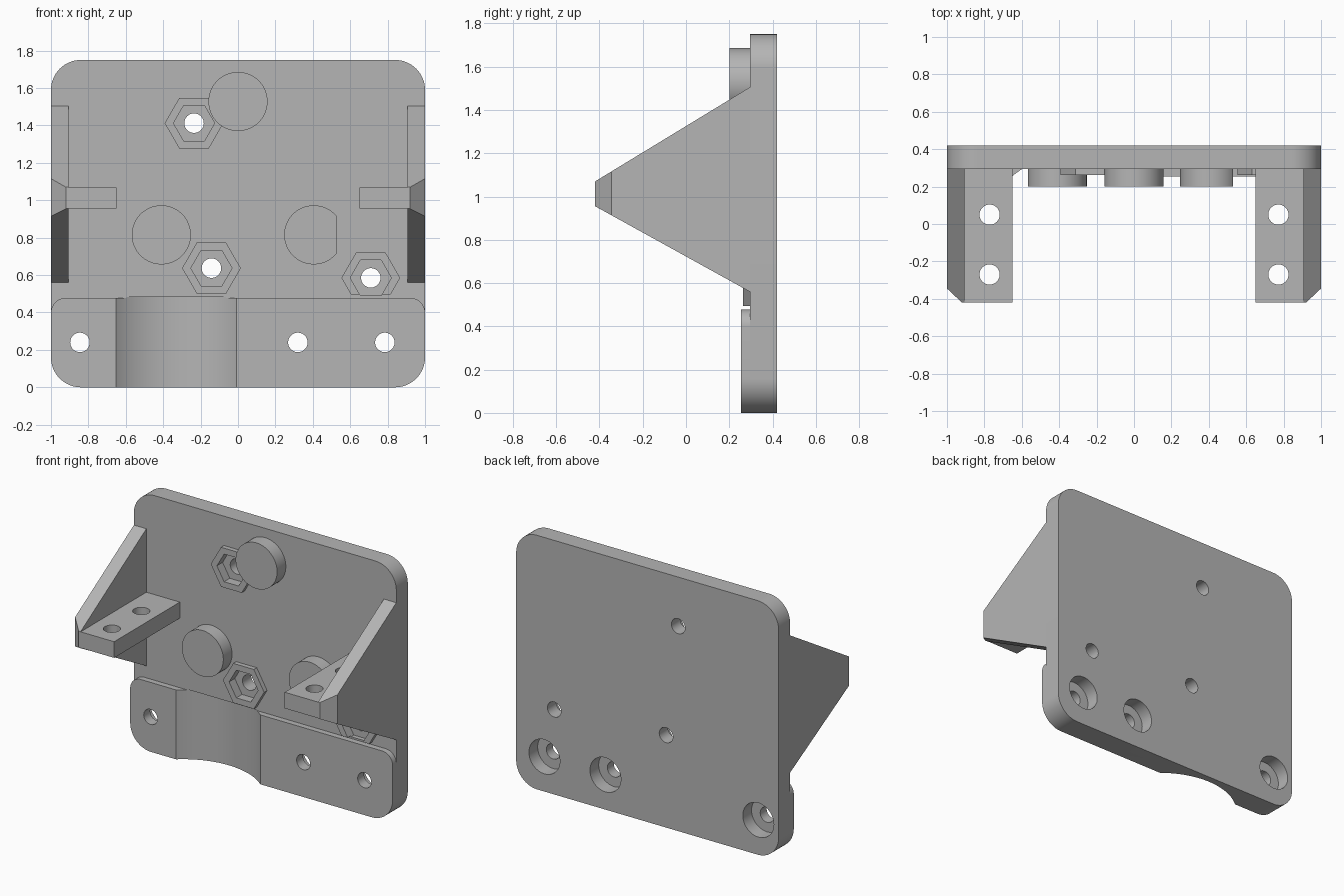
import bpy, bmesh
from math import pi, sin, cos, radians
from mathutils import Vector

if "Cube" in bpy.data.objects:
    bpy.data.objects.remove(bpy.data.objects["Cube"])

grey = bpy.data.materials.new("plain grey")
grey.use_nodes = True
grey.diffuse_color = (0.46, 0.46, 0.46, 1)
grey.node_tree.nodes["Principled BSDF"].inputs["Base Color"].default_value = grey.diffuse_color

FRONT, BACK = 0.295, 0.42          # plate faces along y
BAR_FRONT, BAR_TOP = 0.255, 0.478


def prism(name, pts, axis, lo, hi):
    """Extrude a 2D outline along an axis; the outline uses the other two axes in order."""
    def place(p, t):
        c = list(p)
        c.insert("xyz".index(axis), t)
        return Vector(c)
    bm = bmesh.new()
    face = bm.faces.new([bm.verts.new(place(p, lo)) for p in pts])
    res = bmesh.ops.extrude_face_region(bm, geom=[face])
    shift = place((0, 0), hi - lo)
    bmesh.ops.translate(bm, vec=shift, verts=[g for g in res["geom"] if isinstance(g, bmesh.types.BMVert)])
    bmesh.ops.recalc_face_normals(bm, faces=bm.faces)
    mesh = bpy.data.meshes.new(name)
    bm.to_mesh(mesh)
    bm.free()
    mesh.materials.append(grey)
    ob = bpy.data.objects.new(name, mesh)
    bpy.context.collection.objects.link(ob)
    return ob


def ring(a, b, r, n=48):
    return [(a + r * cos(2 * pi * i / n), b + r * sin(2 * pi * i / n)) for i in range(n)]


def rounded(w, z0, z1, r_low, r_high, n=16):
    """Rectangle outline with separate bottom and top corner radii."""
    pts = []
    corners = [(w, z1, -1, -1, r_high), (-w, z1, 1, -1, r_high),
               (-w, z0, 1, 1, r_low), (w, z0, -1, 1, r_low)]
    for k, (x, z, sx, sz, r) in enumerate(corners):
        for i in range(n + 1):
            t = (k + i / n) * pi / 2
            pts.append((x + sx * r + r * cos(t), z + sz * r + r * sin(t)))
    return pts


def cut(target, cutter):
    """Subtract the cutter, keeping it for further use."""
    cutter.hide_render = True
    mod = target.modifiers.new("cut", "BOOLEAN")
    mod.operation, mod.solver, mod.object = "DIFFERENCE", "EXACT", cutter
    bpy.context.view_layer.objects.active = target
    bpy.ops.object.modifier_apply(modifier=mod.name)


def cut_all(targets, cutter):
    for t in targets:
        cut(t, cutter)
    bpy.data.objects.remove(cutter)


# back plate and the thicker clamp bar along its lower edge
plate = prism("back_plate", rounded(1, 0, 1.75, 0.16, 0.16), "y", FRONT, BACK)
bar = prism("clamp_bar", rounded(1, 0, BAR_TOP, 0.16, 0.08), "y", BAR_FRONT, FRONT)
parts = [plate, bar]

# upright round groove through the bar into the plate
groove_r = 0.5
groove_y = BAR_FRONT - groove_r * cos(radians(40))
cut_all(parts, prism("groove_cutter", ring(-0.33, groove_y, groove_r, 128), "z", -0.1, BAR_TOP + 0.004))

# bar screw holes, counterbored from behind
for x in (-0.845, 0.32, 0.785):
    cut_all(parts, prism("screw_cutter", ring(x, 0.24, 0.052), "y", 0, 1))
    cut_all([plate], prism("counterbore_cutter", ring(x, 0.24, 0.118), "y", FRONT + 0.03, 1))

# hexagonal nut bosses with pockets and through holes
for i, (x, z) in enumerate([(-0.235, 1.412), (-0.142, 0.637), (0.71, 0.585)]):
    boss = prism(f"nut_boss_{i + 1}", ring(x, z, 0.157, 6), "y", 0.263, FRONT)
    if z < 0.6:    # clearance above the bar
        cut_all([boss], prism("clearance_cutter", rounded(2, -1, 0.495, 0.1, 0.1), "y", 0, 1))
    cut_all([boss, plate], prism("pocket_cutter", ring(x, z, 0.11, 6), "y", 0.1, FRONT + 0.03))
    cut_all([plate], prism("bolt_cutter", ring(x, z, 0.052), "y", 0, 1))
    parts.append(boss)

# round stand-off pads, one trimmed flat
for i, (x, z) in enumerate([(0, 1.528), (-0.41, 0.815), (0.405, 0.815)]):
    outline = [(min(a, 0.53), b) for a, b in ring(x, z, 0.158, 64)]
    parts.append(prism(f"round_pad_{i + 1}", outline, "y", 0.2, FRONT))

# side gussets with drilled shelves, mirrored
TIP = -0.42
gusset = [(FRONT, 0.56), (FRONT, 1.505), (TIP, 1.07), (TIP, 0.955)]
for side, s in (("left", 1), ("right", -1)):
    wall = prism(side + "_gusset", gusset, "x", s * 0.905, s)
    shelf = prism(side + "_shelf", [(s * 0.65, TIP), (s * 0.92, TIP), (s * 0.92, FRONT), (s * 0.65, FRONT)],
                  "z", 0.957, 1.068)
    cut_all([wall], prism("corner_cutter", [(s * 0.92, TIP), (s * 1.08, TIP + 0.15), (s * 1.08, TIP - 0.1),
                                            (s * 0.92, TIP - 0.1)], "z", 0, 2))
    for y in (0.05, -0.27):
        cut_all([shelf], prism("shelf_hole_cutter", ring(s * 0.772, y, 0.054), "z", 0, 2))
    parts += [wall, shelf]

# smooth the round surfaces, keep edges crisp
bpy.ops.object.select_all(action="DESELECT")
for ob in parts:
    ob.select_set(True)
bpy.context.view_layer.objects.active = plate
bpy.ops.object.shade_smooth_by_angle(angle=radians(25))
